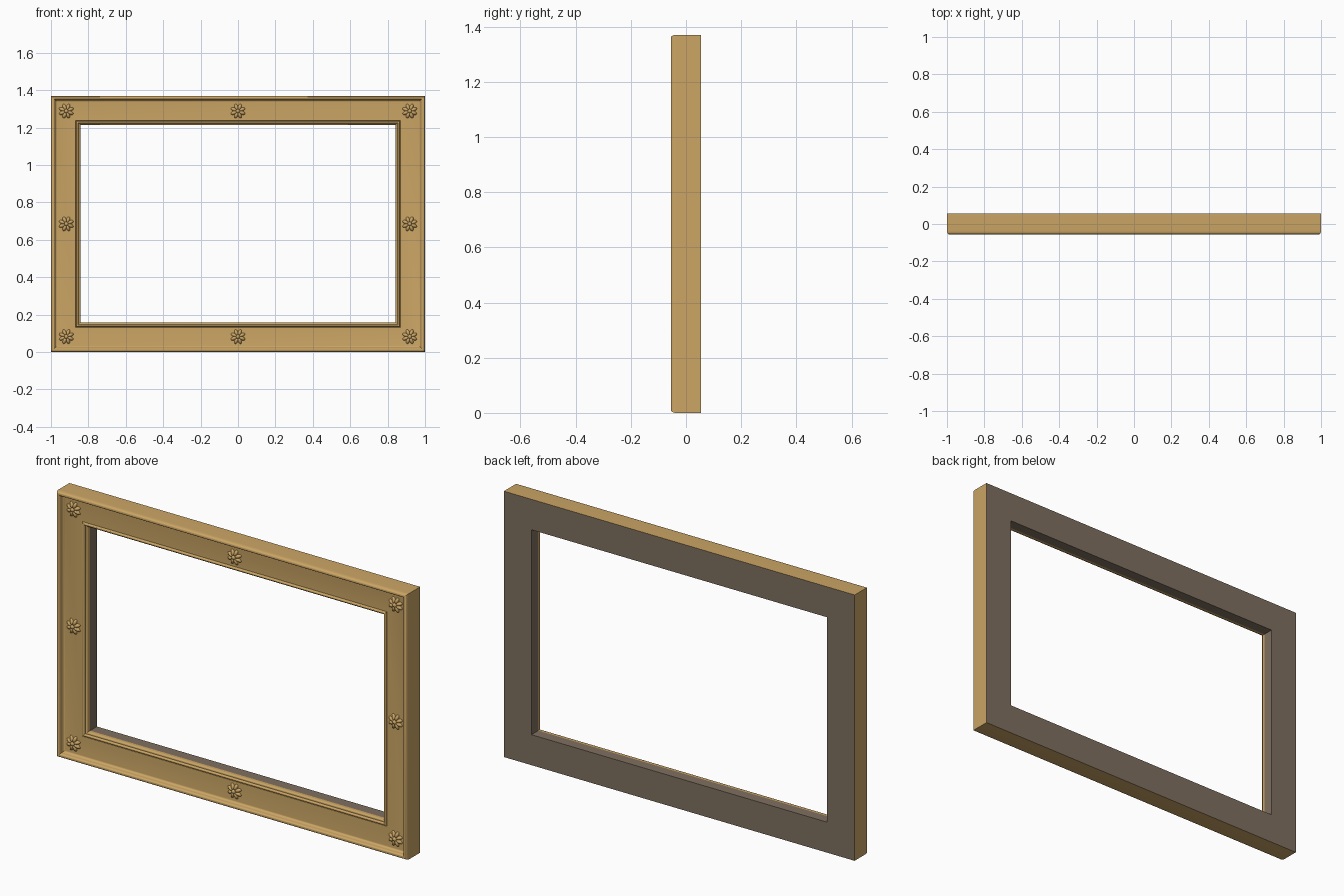
import bpy, bmesh
from math import sin, cos, pi, radians
from mathutils import Matrix, Vector

W, H, BACK, PANEL = 1.0, 1.37, 0.055, -0.027
if "Cube" in bpy.data.objects:
    bpy.data.objects.remove(bpy.data.objects["Cube"])


def material(name, rgb):
    m = bpy.data.materials.new(name)
    m.use_nodes = True
    m.diffuse_color = (*rgb, 1)
    m.node_tree.nodes["Principled BSDF"].inputs["Base Color"].default_value = (*rgb, 1)
    return m


gold = material("antique gold", (0.60, 0.38, 0.13))
brown = material("brown backing", (0.21, 0.16, 0.115))


def finish(bm, name, mats, angle):
    bmesh.ops.recalc_face_normals(bm, faces=bm.faces)
    me = bpy.data.meshes.new(name)
    bm.to_mesh(me)
    bm.free()
    ob = bpy.data.objects.new(name, me)
    bpy.context.collection.objects.link(ob)
    for m in mats:
        me.materials.append(m)
    bpy.ops.object.select_all(action='DESELECT')
    ob.select_set(True)
    bpy.context.view_layer.objects.active = ob
    bpy.ops.object.shade_smooth_by_angle(angle=radians(angle))
    return ob


def arc(cd, cy, rd, ry, a0, a1, n=6):
    """Elliptical arc in the moulding section (inset, depth)."""
    steps = [radians(a0 + (a1 - a0) * i / n) for i in range(n + 1)]
    return [(cd + rd * cos(a), cy - ry * sin(a)) for a in steps]


# Moulding section: outer bead, cove, flat panel, inner bead, sight edge
section = [(0, BACK)]
section += arc(0.010, -0.035, 0.010, 0.020, 180, 90)
section += arc(0.014, -0.041, 0.008, 0.014, 90, 0)
section += arc(0.033, -0.041, 0.011, PANEL * -1 - 0.041, 180, 90)
section += [(0.132, PANEL), (0.134, PANEL + 0.004)]
section += arc(0.141, -0.028, 0.006, 0.006, 180, 0, 8)
section += arc(0.147, -0.012, 0.010, 0.010, 90, 0)
section += [(0.157, 0.0), (0.157, BACK)]

# Sweep the section around four mitred corners
bm = bmesh.new()
rings = []
for d, y in section:
    x, z0, z1 = W - d, d, H - d
    rings.append([bm.verts.new((px, y, pz)) for px, pz in
                  ((-x, z0), (x, z0), (x, z1), (-x, z1))])
for i, ring in enumerate(rings):
    nxt = rings[(i + 1) % len(rings)]
    for k in range(4):
        j = (k + 1) % 4
        f = bm.faces.new((ring[k], ring[j], nxt[j], nxt[k]))
        # Back face and rear inner wall are the unfinished backing
        f.material_index = 1 if i >= len(rings) - 2 else 0
finish(bm, "frame_moulding", [gold, brown], 35)


def rosette(name, x, z):
    bm = bmesh.new()
    # Eight raised petals leaning towards a domed centre
    for k in range(8):
        petal = (Matrix.Rotation(k * pi / 4 + pi / 8, 4, 'Y')
                 @ Matrix.Translation((0.024, 0, 0))
                 @ Matrix.Rotation(radians(18), 4, 'Z')
                 @ Matrix.Diagonal((0.018, 0.012, 0.0095, 1)))
        bmesh.ops.create_uvsphere(bm, u_segments=16, v_segments=10, radius=1, matrix=petal)
    bmesh.ops.create_uvsphere(bm, u_segments=16, v_segments=10, radius=1,
                              matrix=Matrix.Translation((0, -0.008, 0))
                              @ Matrix.Diagonal((0.011, 0.010, 0.011, 1)))
    ob = finish(bm, name, [gold], 60)
    ob.location = Vector((x, PANEL, z))


# Rosettes at the corners and the middle of each rail
inset = 0.082
for zn, z in (("bottom", inset), ("middle", H / 2), ("top", H - inset)):
    for xn, x in (("right", inset - W), ("centre", 0), ("left", W - inset)):
        if (zn, xn) != ("middle", "centre"):
            rosette(f"rosette_{zn}_{xn}", x, z)
